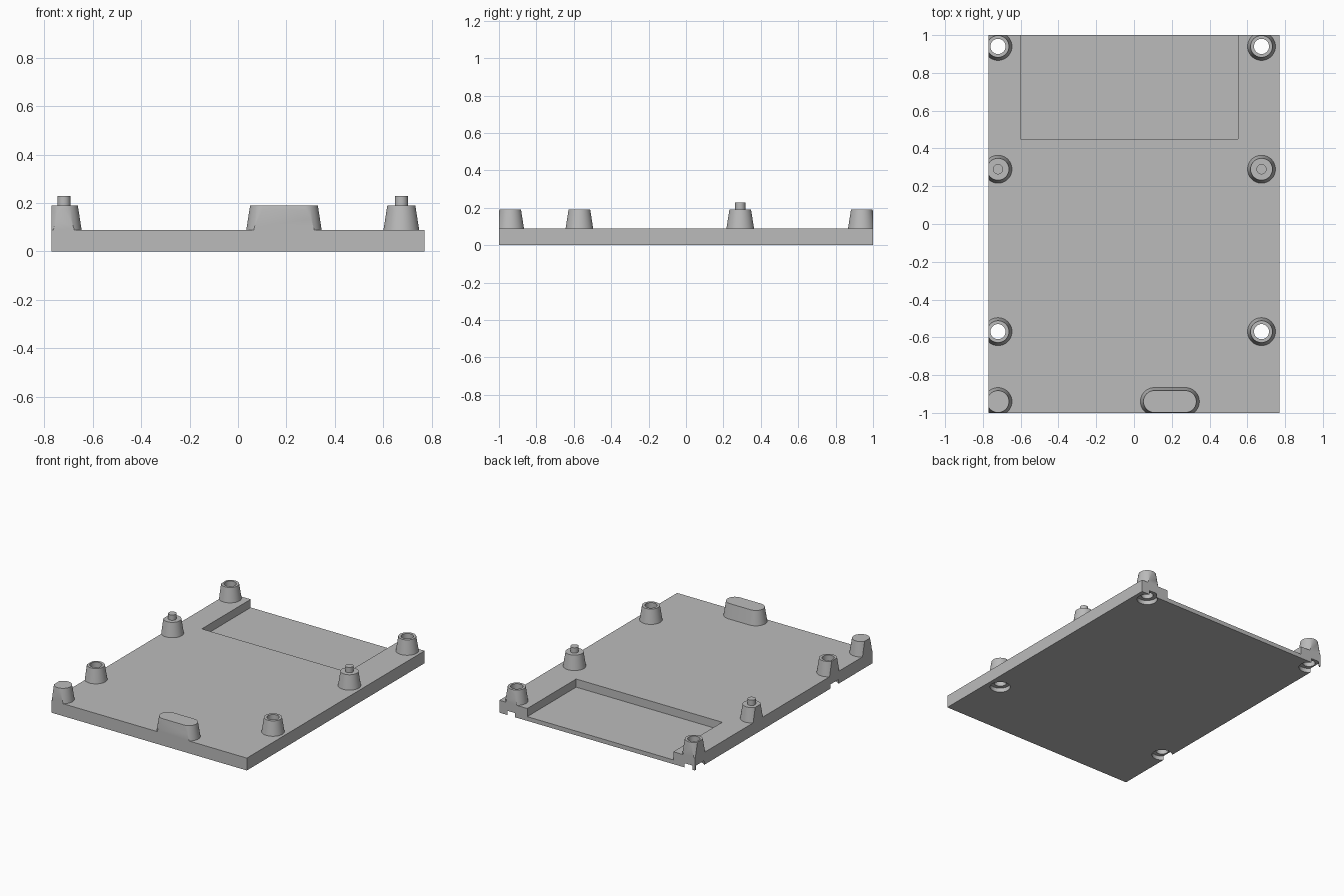
import bpy, bmesh, math
from mathutils import Matrix, Vector

cube = bpy.data.objects.get("Cube")
if cube:
    bpy.data.objects.remove(cube, do_unlink=True)

W, L, T, TOP = 0.77, 1.0, 0.088, 0.19   # half width, half length, plate top, boss top
LEFT, RIGHT = -0.72, 0.675              # boss columns
HOLES = [(x, y) for x in (LEFT, RIGHT) for y in (0.94, -0.57)]
PINS = [(x, 0.29) for x in (LEFT, RIGHT)]

grey = bpy.data.materials.new("light grey")
grey.use_nodes = True
colour = (0.5, 0.5, 0.5, 1)
grey.diffuse_color = colour
grey.node_tree.nodes["Principled BSDF"].inputs["Base Color"].default_value = colour


def finish(bm, name):
    bmesh.ops.recalc_face_normals(bm, faces=bm.faces)
    mesh = bpy.data.meshes.new(name)
    bm.to_mesh(mesh)
    bm.free()
    mesh.materials.append(grey)
    obj = bpy.data.objects.new(name, mesh)
    bpy.context.collection.objects.link(obj)
    return obj


def box(name, x0, x1, y0, y1, z0, z1):
    bm = bmesh.new()
    bmesh.ops.create_cube(bm, size=1)
    for v in bm.verts:
        v.co = ((x0 + x1) / 2 + v.co.x * (x1 - x0),
                (y0 + y1) / 2 + v.co.y * (y1 - y0),
                (z0 + z1) / 2 + v.co.z * (z1 - z0))
    return finish(bm, name)


def boss(name, x, y, r0, r1, z0, z1, stretch=0, clip=True):
    """Tapered round or oblong boss, trimmed flush with the plate outline."""
    bm = bmesh.new()
    bmesh.ops.create_cone(bm, cap_ends=True, segments=48, radius1=r0, radius2=r1,
                          depth=z1 - z0, matrix=Matrix.Rotation(math.pi / 48, 4, "Z"))
    for v in bm.verts:
        v.co.x += math.copysign(stretch, v.co.x)
        v.co += Vector((x, y, (z0 + z1) / 2))
    if clip:
        for n, d in (((-1, 0, 0), W), ((0, 1, 0), L), ((0, -1, 0), L)):
            n = Vector(n)
            cut = bmesh.ops.bisect_plane(bm, geom=bm.verts[:] + bm.edges[:] + bm.faces[:],
                                         plane_co=n * d, plane_no=n, clear_outer=True)
            edges = [e for e in cut["geom_cut"] if isinstance(e, bmesh.types.BMEdge)]
            if edges:
                bmesh.ops.holes_fill(bm, edges=edges)
    return finish(bm, name)


def carve(obj, cutters):
    for c in cutters:
        m = obj.modifiers.new("cut", "BOOLEAN")
        m.operation, m.solver, m.object = "DIFFERENCE", "EXACT", c
    deps = bpy.context.evaluated_depsgraph_get()
    mesh = bpy.data.meshes.new_from_object(obj.evaluated_get(deps))
    obj.modifiers.clear()
    obj.data = mesh


# Plate with rear pocket, screw holes and countersinks
plate = box("base_plate", -W, W, -L, L, 0, T)
pocket = box("pocket_cutter", -0.6, 0.55, 0.45, 1.1, 0.03, 0.3)
drills = [boss("drill_cutter", x, y, 0.04, 0.04, -0.1, 0.3, clip=False) for x, y in HOLES]
sinks = [boss("sink_cutter", x, y, 0.067, 0.067, -0.1, 0.03, clip=False) for x, y in HOLES]
carve(plate, [pocket] + drills + sinks)
solids = [plate]

# Hollow screw bosses
for (x, y), drill in zip(HOLES, drills):
    b = boss("screw_boss", x, y, 0.074, 0.058, T, TOP)
    carve(b, [drill])
    solids.append(b)

# Locating bosses with pins
for x, y in PINS:
    solids.append(boss("pin_boss", x, y, 0.074, 0.058, T, TOP))
    solids.append(boss("locating_pin", x, y, 0.027, 0.027, TOP, 0.228))

# Solid corner boss and oblong front boss
solids.append(boss("corner_boss", LEFT, -0.94, 0.074, 0.058, T, TOP))
solids.append(boss("oblong_boss", 0.19, -0.94, 0.074, 0.058, T, TOP, stretch=0.082))

for c in [pocket] + drills + sinks:
    bpy.data.objects.remove(c, do_unlink=True)

# Smooth round walls, crisp rims
bpy.ops.object.select_all(action="DESELECT")
for o in solids:
    o.select_set(True)
bpy.context.view_layer.objects.active = plate
bpy.ops.object.shade_smooth_by_angle(angle=math.radians(30))
